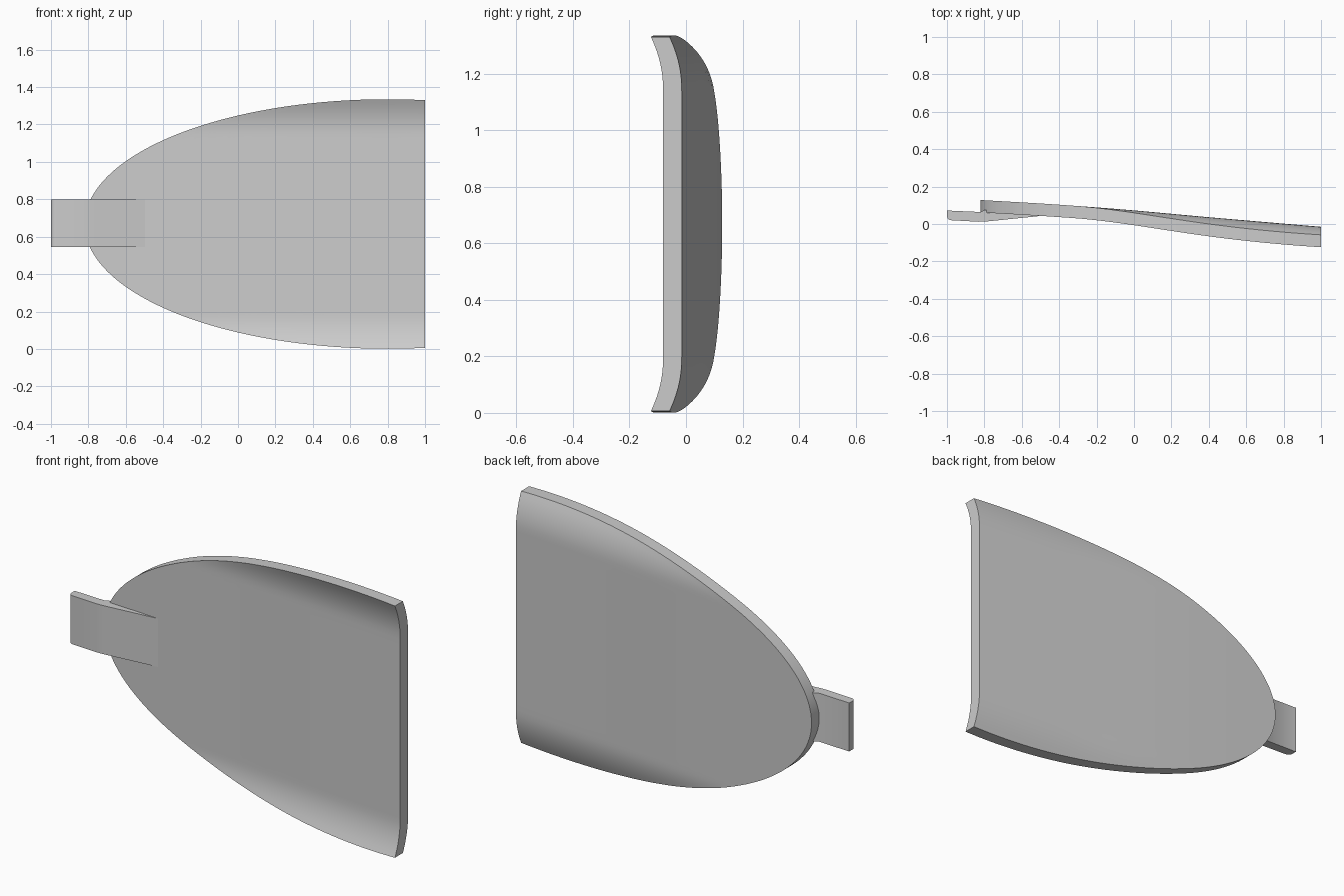
import bpy, bmesh, math

if "Cube" in bpy.data.objects:
    bpy.data.objects.remove(bpy.data.objects["Cube"], do_unlink=True)

grey = bpy.data.materials.new("plain_grey")
grey.use_nodes = True
grey.diffuse_color = (0.6, 0.6, 0.6, 1)
grey.node_tree.nodes["Principled BSDF"].inputs["Base Color"].default_value = (0.6, 0.6, 0.6, 1)

MID_Z, HALF_H = 0.668, 0.667      # blade centre height and half height
CENTRE_X, REACH = 0.8, 1.62       # ellipse centre and long radius
THICK = 0.066
SPINE = [(-0.82, 0.128), (-0.5, 0.11), (-0.2, 0.089), (0.0, 0.073), (0.4, 0.036), (1.0, -0.015)]


def spine_y(x):
    """Back surface along the centre line, smoothly blended between points."""
    def line(v):
        v = min(max(v, SPINE[0][0]), SPINE[-1][0])
        for (x0, y0), (x1, y1) in zip(SPINE, SPINE[1:]):
            if v <= x1:
                return y0 + (y1 - y0) * (v - x0) / (x1 - x0)
    w = min(0.1, x - SPINE[0][0], SPINE[-1][0] - x)
    return (line(x - w) + 2 * line(x) + line(x + w)) / 4


def finish(name, bm, angle=35):
    bmesh.ops.remove_doubles(bm, verts=bm.verts, dist=0.0001)
    bmesh.ops.recalc_face_normals(bm, faces=bm.faces)
    mesh = bpy.data.meshes.new(name)
    bm.to_mesh(mesh)
    bm.free()
    mesh.materials.append(grey)
    obj = bpy.data.objects.new(name, mesh)
    bpy.context.collection.objects.link(obj)
    bpy.ops.object.select_all(action='DESELECT')
    obj.select_set(True)
    bpy.context.view_layer.objects.active = obj
    bpy.ops.object.shade_smooth_by_angle(angle=math.radians(angle))
    return obj


# Blade: half-ellipse sheet whose upper and lower edges curl forward
bm = bmesh.new()
COLS, ROWS = 64, 48
t_end = math.acos((CENTRE_X - 1) / REACH)
grid = []
for i in range(COLS + 1):
    t = t_end * i / COLS
    x = CENTRE_X - REACH * math.cos(t)
    column = []
    for j in range(ROWS + 1):
        d = HALF_H * math.sin(t) * (2 * j / ROWS - 1)
        curl = 1.3 * max(0, abs(d) - 0.48) ** 2
        column.append(bm.verts.new((x, spine_y(x) - curl, MID_Z + d)))
    grid.append(column)
tip = grid[0][0]
for i in range(COLS):
    for j in range(ROWS):
        if i == 0:
            bm.faces.new((tip, grid[1][j], grid[1][j + 1]))
        else:
            bm.faces.new((grid[i][j], grid[i + 1][j], grid[i + 1][j + 1], grid[i][j + 1]))
bmesh.ops.delete(bm, geom=[v for v in bm.verts if not v.link_faces], context='VERTS')
# Thicken straight toward the front
back = list(bm.faces)
copy = bmesh.ops.duplicate(bm, geom=list(bm.verts) + list(bm.edges) + back)
twin = copy["vert_map"]
rim = [e for e in bm.edges if e.is_boundary and e in copy["edge_map"]]
front_verts = [g for g in copy["geom"] if isinstance(g, bmesh.types.BMVert)]
bmesh.ops.translate(bm, verts=front_verts, vec=(0, -THICK, 0))
edges = [e for e in bm.edges if e.is_boundary]
bmesh.ops.bridge_loops(bm, edges=edges)
finish("blade", bm)

# Tang: flat tab that tapers into the front of the blade
PROFILE = [(-1.0, 0.072), (-1.0, 0.04), (-0.996, 0.03), (-0.988, 0.023), (-0.975, 0.02),
           (-0.83, 0.012), (-0.8, 0.0125), (-0.77, 0.0155), (-0.48, 0.045),
           (-0.52, 0.07), (-0.7, 0.085), (-0.8, 0.075), (-0.82, 0.064)]
bm = bmesh.new()
face = bm.faces.new([bm.verts.new((x, y, 0.545)) for x, y in PROFILE])
result = bmesh.ops.extrude_face_region(bm, geom=[face])
top = [g for g in result["geom"] if isinstance(g, bmesh.types.BMVert)]
bmesh.ops.translate(bm, verts=top, vec=(0, 0, 0.255))
finish("tang", bm)
